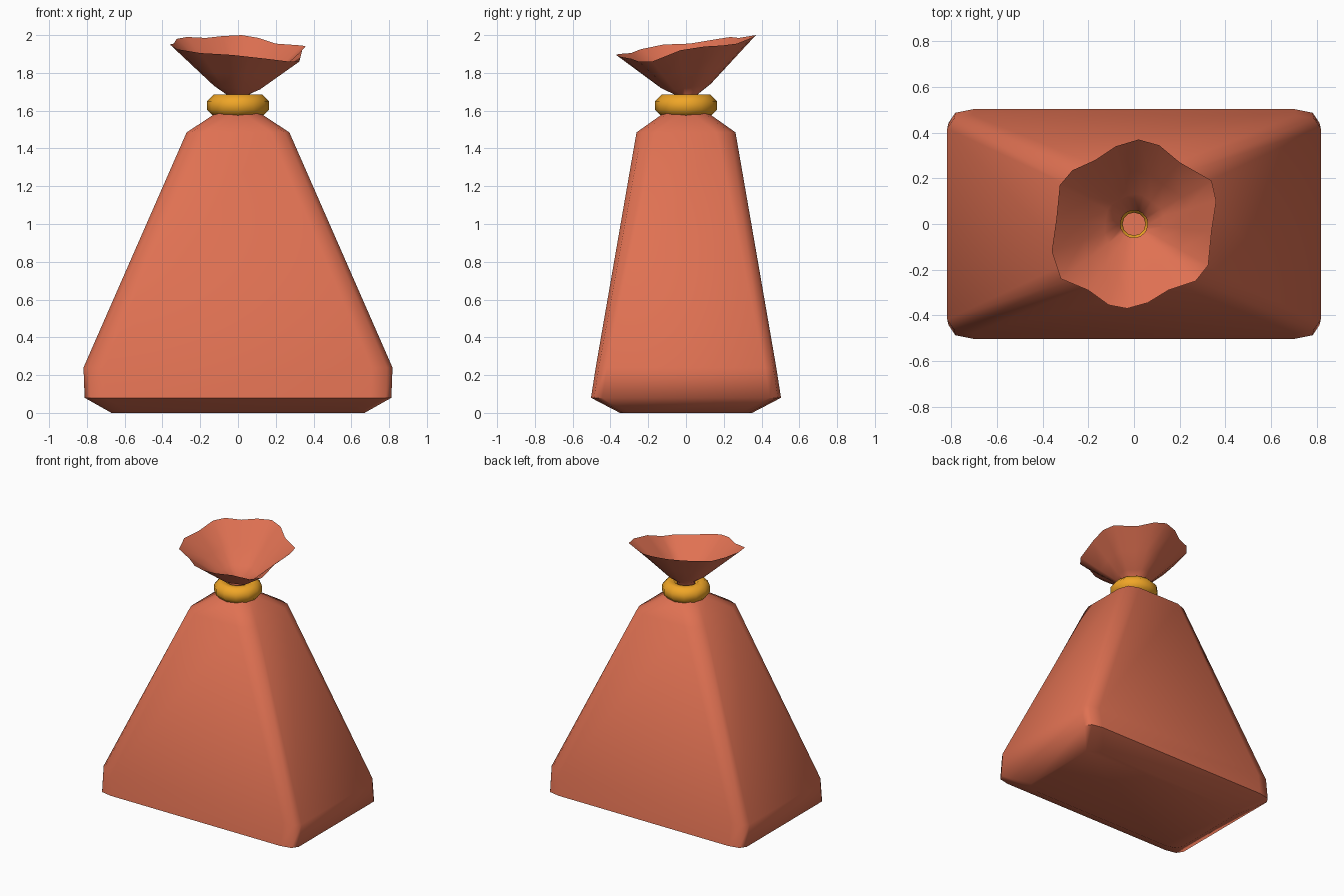
import bpy, bmesh
from math import sin, cos, pi, radians, atan2, hypot

if "Cube" in bpy.data.objects:
    bpy.data.objects.remove(bpy.data.objects["Cube"])


def loft(name, rings, color, cap_start=False, close=False, angle=60):
    """Skin a list of equal-length point rings into a smooth object."""
    bm = bmesh.new()
    vs = [[bm.verts.new(p) for p in r] for r in rings]
    pairs = list(zip(vs, vs[1:]))
    if close:
        pairs.append((vs[-1], vs[0]))
    n = len(rings[0])
    for a, b in pairs:
        for i in range(n):
            j = (i + 1) % n
            bm.faces.new((a[i], a[j], b[j], b[i]))
    if cap_start:
        bm.faces.new(vs[0][::-1])
    me = bpy.data.meshes.new(name)
    bm.to_mesh(me)
    bm.free()
    ob = bpy.data.objects.new(name, me)
    bpy.context.collection.objects.link(ob)
    mat = bpy.data.materials.new(name + "_colour")
    mat.diffuse_color = color
    mat.use_nodes = True
    mat.node_tree.nodes["Principled BSDF"].inputs["Base Color"].default_value = mat.diffuse_color
    me.materials.append(mat)
    bpy.ops.object.select_all(action='DESELECT')
    ob.select_set(True)
    bpy.context.view_layer.objects.active = ob
    bpy.ops.object.shade_smooth_by_angle(angle=radians(angle))
    return ob


def rounded_rect(hx, hy, cx, cy, z):
    """Rectangle with two-step chamfered corners, counter-clockwise."""
    corner = [(hx, hy - cy), (hx - cx * 0.27, hy - cy * 0.27), (hx - cx, hy)]
    pts = []
    for sx, sy in ((1, 1), (-1, 1), (-1, -1), (1, -1)):
        c = corner if sx * sy > 0 else corner[::-1]
        pts += [(sx * x, sy * y, z) for x, y in c]
    return pts


def circle(r, z, n):
    return [(r * cos(2 * pi * i / n), r * sin(2 * pi * i / n), z) for i in range(n)]


RED = (0.74, 0.165, 0.085, 1)
GOLD = (0.87, 0.38, 0.02, 1)

# Sack body: wide boxy base tapering up to the gathered neck
loft("sack_body", [
    rounded_rect(0.67, 0.35, 0.10, 0.06, 0.0),
    rounded_rect(0.812, 0.503, 0.11, 0.06, 0.08),
    rounded_rect(0.818, 0.478, 0.11, 0.06, 0.24),
    rounded_rect(0.272, 0.262, 0.10, 0.10, 1.485),
    rounded_rect(0.135, 0.135, 0.09, 0.09, 1.575),
    rounded_rect(0.06, 0.06, 0.04, 0.04, 1.63),
], RED, cap_start=True)

# Tie ring around the neck
tie = [(0.13, 1.57), (0.163, 1.605), (0.163, 1.65), (0.13, 1.685),
       (0.085, 1.685), (0.05, 1.65), (0.05, 1.605), (0.085, 1.57)]
loft("tie_ring", [circle(r, z, 12) for r, z in tie], GOLD, close=True)

# Ruffled opening: wavy rim narrowing down into the tie
rim = [(0.36, 0.10, 1.94), (0.34, 0.19, 1.945), (0.20, 0.27, 1.955),
       (0.11, 0.345, 1.985), (0.02, 0.37, 2.0), (-0.08, 0.34, 1.995),
       (-0.17, 0.28, 1.985), (-0.27, 0.235, 1.99), (-0.325, 0.17, 1.98),
       (-0.34, 0.02, 1.955), (-0.36, -0.12, 1.95), (-0.32, -0.24, 1.925),
       (-0.20, -0.29, 1.905), (-0.11, -0.355, 1.90), (-0.03, -0.37, 1.895),
       (0.06, -0.345, 1.885), (0.15, -0.29, 1.875), (0.27, -0.25, 1.86),
       (0.325, -0.18, 1.86), (0.34, -0.03, 1.92)]


def ruffle(r0, t, z0):
    """Blend from a neck circle (t=0) to the wavy rim (t=1)."""
    out = []
    for x, y, z in rim:
        a = atan2(y, x)
        r = r0 + (hypot(x, y) - r0) * t
        out.append((r * cos(a), r * sin(a), z0 + (z - z0) * t))
    return out


loft("ruffled_opening", [
    ruffle(0.06, 0, 1.61), ruffle(0.06, 0, 1.685),
    ruffle(0.065, 0.22, 1.67), ruffle(0.065, 0.55, 1.67), ruffle(0.06, 1, 1.685),
], RED)
